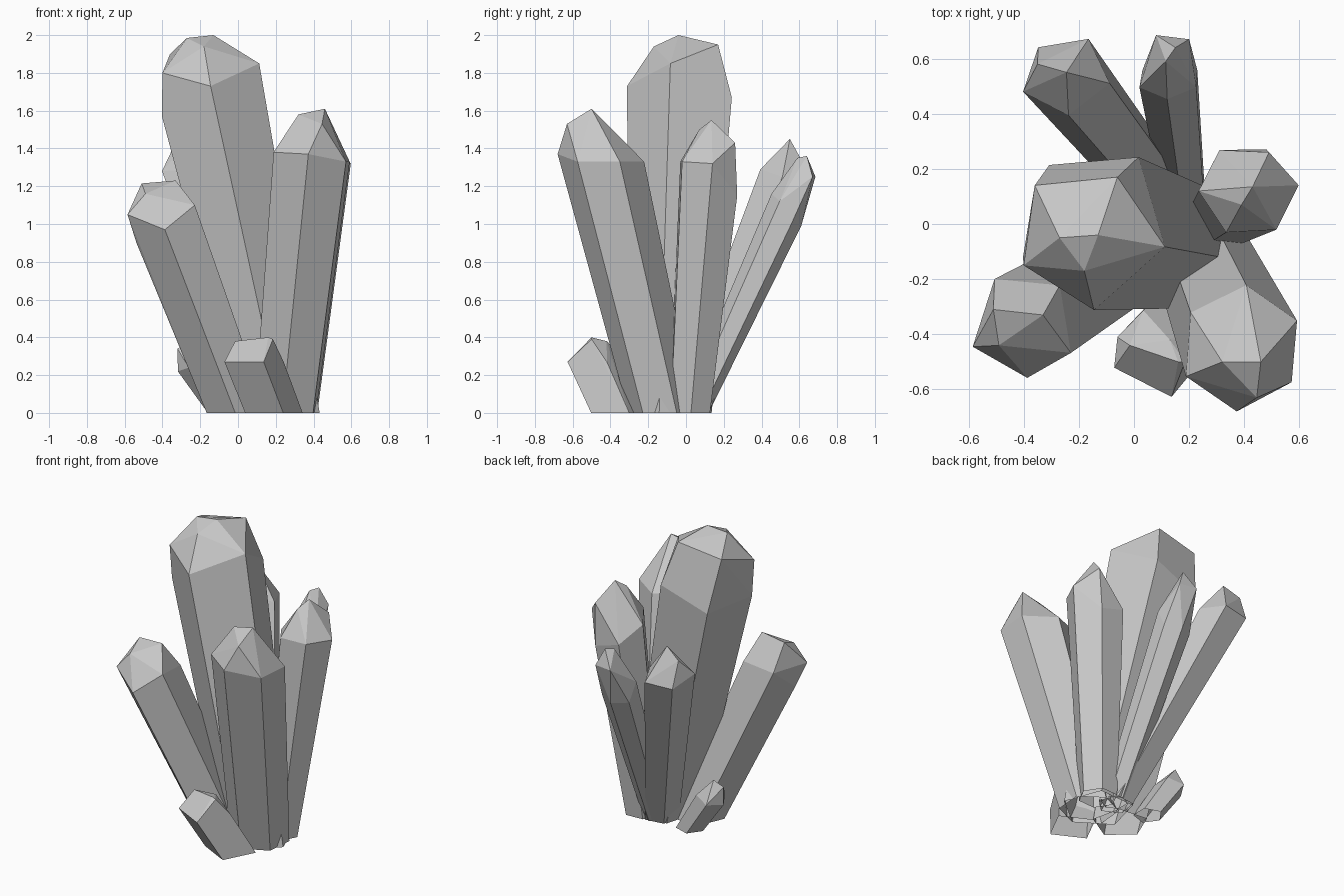
import bpy
import bmesh
from math import cos, sin, radians
from mathutils import Vector

default_cube = bpy.data.objects.get("Cube")
if default_cube:
    bpy.data.objects.remove(default_cube, do_unlink=True)

# One plain stone colour for the whole cluster
stone = bpy.data.materials.new("grey_stone")
stone.use_nodes = True
stone.diffuse_color = (0.58, 0.58, 0.58, 1)
stone.node_tree.nodes["Principled BSDF"].inputs["Base Color"].default_value = stone.diffuse_color


def crystal(name, base, base_radius, top, radius, phase, shoulders, tips):
    """Leaning prism whose corners stop at the shoulder heights, closed over the tip points."""
    foot, head = Vector((base[0], base[1], 0)), Vector(top)
    bm = bmesh.new()

    def add_corner(side, height):
        t = height / head.z
        angle = radians(phase + 360 * side / len(shoulders))
        spread = base_radius + (radius - base_radius) * t
        outward = Vector((cos(angle), sin(angle), 0))
        bm.verts.new(foot.lerp(head, t) + outward * spread)

    for side, height in enumerate(shoulders):
        add_corner(side, 0)
        add_corner(side, height)
    for point in tips:
        bm.verts.new(point)

    # Wrap the points in flat facets and merge the coplanar ones
    bmesh.ops.convex_hull(bm, input=bm.verts[:])
    loose = [v for v in bm.verts if not v.link_faces]
    bmesh.ops.delete(bm, geom=loose, context='VERTS')
    bmesh.ops.dissolve_limit(bm, angle_limit=radians(4), verts=bm.verts[:], edges=bm.edges[:])
    bmesh.ops.recalc_face_normals(bm, faces=bm.faces[:])

    # Leave the foot open
    floor = [f for f in bm.faces if all(v.co.z < 0.001 for v in f.verts)]
    bmesh.ops.delete(bm, geom=floor, context='FACES_ONLY')

    mesh = bpy.data.meshes.new(name)
    bm.to_mesh(mesh)
    bm.free()
    mesh.materials.append(stone)
    bpy.context.collection.objects.link(bpy.data.objects.new(name, mesh))


# Tall centre crystal
crystal("main_crystal", base=(0.22, -0.085), base_radius=0.22,
        top=(-0.15, -0.01, 1.68), radius=0.302, phase=-15,
        shoulders=(1.85, 1.67, 1.55, 1.57, 1.73),
        tips=[(-0.13, -0.04, 2), (-0.18, -0.17, 1.94), (-0.27, -0.05, 1.985),
              (-0.36, 0.14, 1.9), (-0.06, 0.17, 1.95), (-0.4, -0.15, 1.8)])

# Large crystals leaning to the front
crystal("front_right_crystal", base=(0, -0.13), base_radius=0.17,
        top=(-0.4, -0.375, 1.05), radius=0.205, phase=265,
        shoulders=(0.97, 1.1, 1.06, 1.05, 0.9),
        tips=[(-0.33, -0.33, 1.23), (-0.51, -0.31, 1.215),
              (-0.49, -0.44, 1.16), (-0.585, -0.445, 1.05)])
crystal("front_left_crystal", base=(0.25, -0.125), base_radius=0.18,
        top=(0.39, -0.45, 1.35), radius=0.225, phase=25,
        shoulders=(1.33, 1.33, 1.35, 1.38, 1.37, 1.33),
        tips=[(0.32, -0.5, 1.58), (0.46, -0.5, 1.61), (0.445, -0.63, 1.53)])

# Crystals leaning to the side and back
crystal("side_crystal", base=(0.3, 0.02), base_radius=0.12,
        top=(0.41, 0.125, 1.25), radius=0.178, phase=3,
        shoulders=(1.32, 1.15, 1.2, 1.3, 1.33, 1.33),
        tips=[(0.43, 0.135, 1.55), (0.39, 0.07, 1.5), (0.49, 0.26, 1.43)])
crystal("back_right_crystal", base=(0.17, 0.02), base_radius=0.11,
        top=(-0.24, 0.53, 1.23), radius=0.16, phase=-10,
        shoulders=(1.25, 1.23, 1.22, 1.28, 1.29),
        tips=[(-0.245, 0.55, 1.45), (-0.35, 0.58, 1.39)])
crystal("back_left_crystal", base=(0.19, 0.04), base_radius=0.08,
        top=(0.13, 0.5, 1), radius=0.115, phase=30,
        shoulders=(1, 0.99, 1, 1.12, 1.16, 1.12),
        tips=[(0.15, 0.64, 1.36), (0.115, 0.59, 1.35),
              (0.08, 0.685, 1.25), (0.2, 0.67, 1.25)])

# Two short crystals at the foot
crystal("small_front_crystal", base=(0.19, -0.35), base_radius=0.16,
        top=(0.085, -0.47, 0.27), radius=0.165, phase=198,
        shoulders=(0.27, 0.27, 0.27, 0.27),
        tips=[(-0.015, -0.44, 0.38), (0.16, -0.5, 0.4), (0.185, -0.5, 0.39),
              (0.13, -0.42, 0.38), (-0.06, -0.41, 0.29)])
crystal("small_side_crystal", base=(-0.07, 0.05), base_radius=0.09,
        top=(-0.235, 0.06, 0.25), radius=0.105, phase=180,
        shoulders=(0.22, 0.24, 0.27, 0.27, 0.24),
        tips=[(-0.32, 0.06, 0.34), (-0.26, 0.08, 0.38)])
